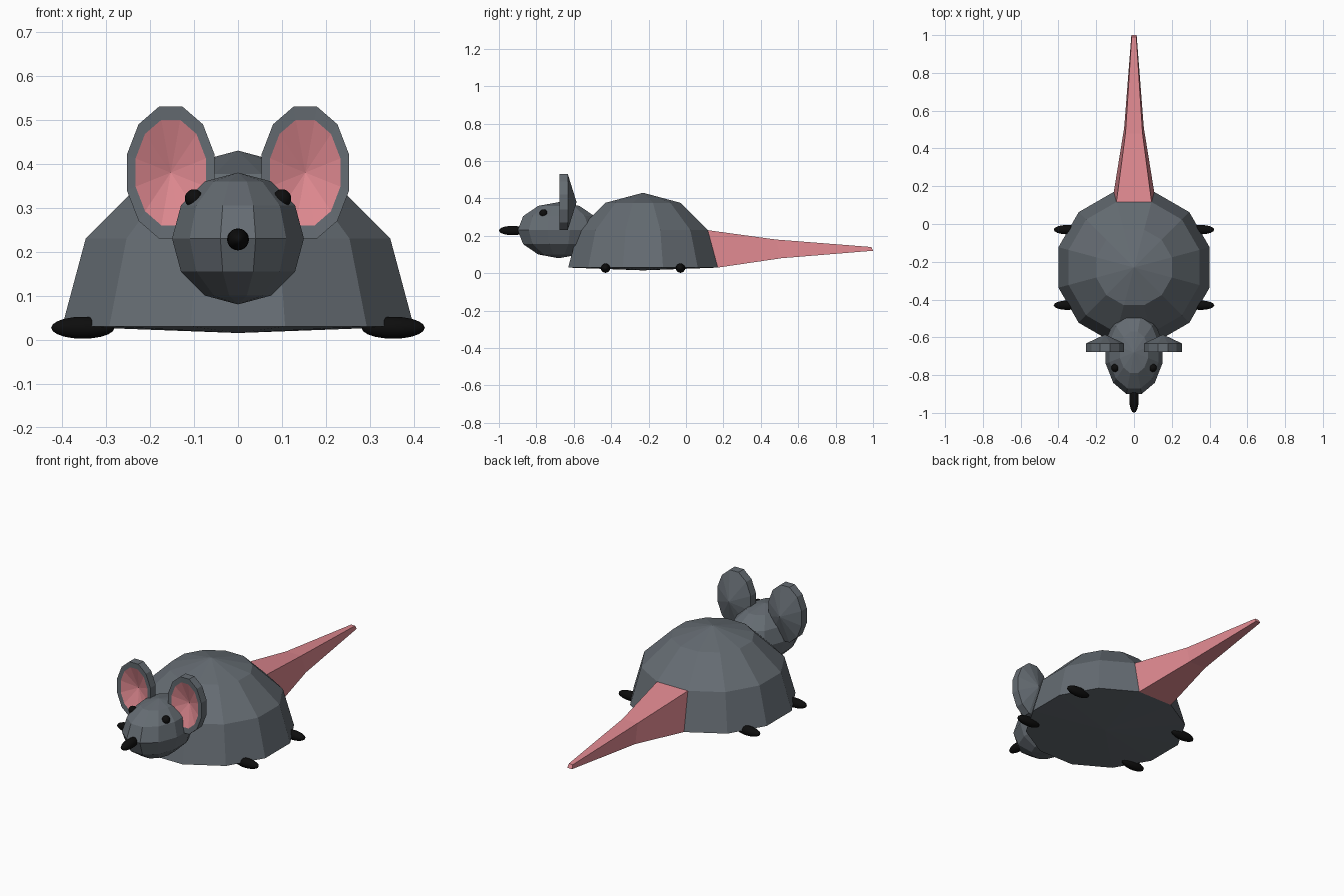
import bpy, bmesh, math

if "Cube" in bpy.data.objects:
    bpy.data.objects.remove(bpy.data.objects["Cube"])

def material(name, rgb):
    m = bpy.data.materials.new(name)
    m.diffuse_color = (*rgb, 1)
    m.use_nodes = True
    m.node_tree.nodes["Principled BSDF"].inputs["Base Color"].default_value = m.diffuse_color
    return m

GREY = material("grey fur", (0.13, 0.15, 0.17))
PINK = material("pink skin", (0.74, 0.25, 0.28))
BLACK = material("black", (0.004, 0.004, 0.004))
K = 1 / math.cos(math.radians(15))   # flat-to-corner ratio of a 12-gon

def loft(name, rings, mats, rule=None):
    """Skin a list of rings; a one-point ring is a pole, open ends are capped."""
    bm = bmesh.new()
    vs = [[bm.verts.new(p) for p in r] for r in rings]
    n = max(len(r) for r in rings)
    for k, (a, b) in enumerate(zip(vs, vs[1:])):
        for i in range(n):
            j = (i + 1) % n
            if len(a) == 1:
                f = bm.faces.new((a[0], b[j], b[i]))
            elif len(b) == 1:
                f = bm.faces.new((a[i], a[j], b[0]))
            else:
                f = bm.faces.new((a[i], a[j], b[j], b[i]))
            f.material_index = rule(k) if rule else 0
    for end in (vs[0], vs[-1]):
        if len(end) > 1:
            bm.faces.new(end)
    bmesh.ops.recalc_face_normals(bm, faces=bm.faces)
    me = bpy.data.meshes.new(name)
    bm.to_mesh(me)
    bm.free()
    for m in mats:
        me.materials.append(m)
    ob = bpy.data.objects.new(name, me)
    bpy.context.collection.objects.link(ob)
    return ob

def ring12(rx, ry):
    """Twelve corners with flat sides on the axes; rx, ry measured to the flats."""
    return [(rx * K * math.cos(math.radians(15 + 30 * i)),
             ry * K * math.sin(math.radians(15 + 30 * i))) for i in range(12)]

def flat_ring(cy, z, rx, ry):
    return [(x, cy + y, z) for x, y in ring12(rx, ry)]

def ellipsoid(name, loc, scale, mat):
    bpy.ops.mesh.primitive_uv_sphere_add(segments=16, ring_count=10, radius=1, location=loc)
    ob = bpy.context.object
    ob.name = name
    ob.scale = scale
    ob.data.materials.append(mat)
    bpy.ops.object.shade_smooth()
    return ob

# body: half sphere with a nearly flat underside
BY = -0.23
rings = [[(0, BY, 0.015)]]
for a in (0, 30, 60):
    t = math.radians(a)
    r = 0.4 * math.cos(t)
    rings.append(flat_ring(BY, 0.03 + 0.4 * math.sin(t), r, r))
loft("body", rings + [[(0, BY, 0.43)]], [GREY])

# head: sphere stretched front to back
HY, HZ = -0.68, 0.23
rings = [[(0, HY, HZ - 0.15)]]
for a in (-60, -30, 0, 30, 60):
    t = math.radians(a)
    rings.append(flat_ring(HY, HZ + 0.15 * math.sin(t), 0.15 * math.cos(t), 0.22 * math.cos(t)))
loft("head", rings + [[(0, HY, HZ + 0.15)]], [GREY])

# tail: four-sided, tapering from one body facet
def tail_ring(yb, zb, wb, yt, zt, wt):
    return [(-wb, yb, zb), (wb, yb, zb), (wt, yt, zt), (-wt, yt, zt)]

loft("tail", [tail_ring(0.17, 0.03, 0.107, 0.116, 0.23, 0.093),
              tail_ring(0.51, 0.08, 0.052, 0.48, 0.18, 0.045),
              tail_ring(1.0, 0.12, 0.014, 0.99, 0.14, 0.012)], [PINK])

for s, side in ((-1, "left"), (1, "right")):
    # ear: dished pink front, grey rim, conical back
    cx, cz = s * 0.153, 0.38
    def ear_ring(y, k):
        return [(cx + x, y, cz + z) for x, z in ring12(0.1 * k, 0.15 * k)]
    loft("ear_" + side,
         [[(cx, -0.635, cz)], ear_ring(-0.675, 0.8), ear_ring(-0.677, 1),
          ear_ring(-0.632, 1), [(cx, -0.585, cz)]],
         [GREY, PINK], lambda k: 1 if k == 0 else 0)
    # eye and feet
    ellipsoid("eye_" + side, (s * 0.1, -0.762, 0.321), (0.021, 0.021, 0.021), BLACK)
    for y, end in ((-0.43, "front"), (-0.03, "back")):
        ellipsoid(f"{end}_foot_{side}", (s * 0.353, y, 0.027), (0.072, 0.025, 0.025), BLACK)

# nose
ellipsoid("nose", (0, -0.928, 0.228), (0.025, 0.072, 0.025), BLACK)
